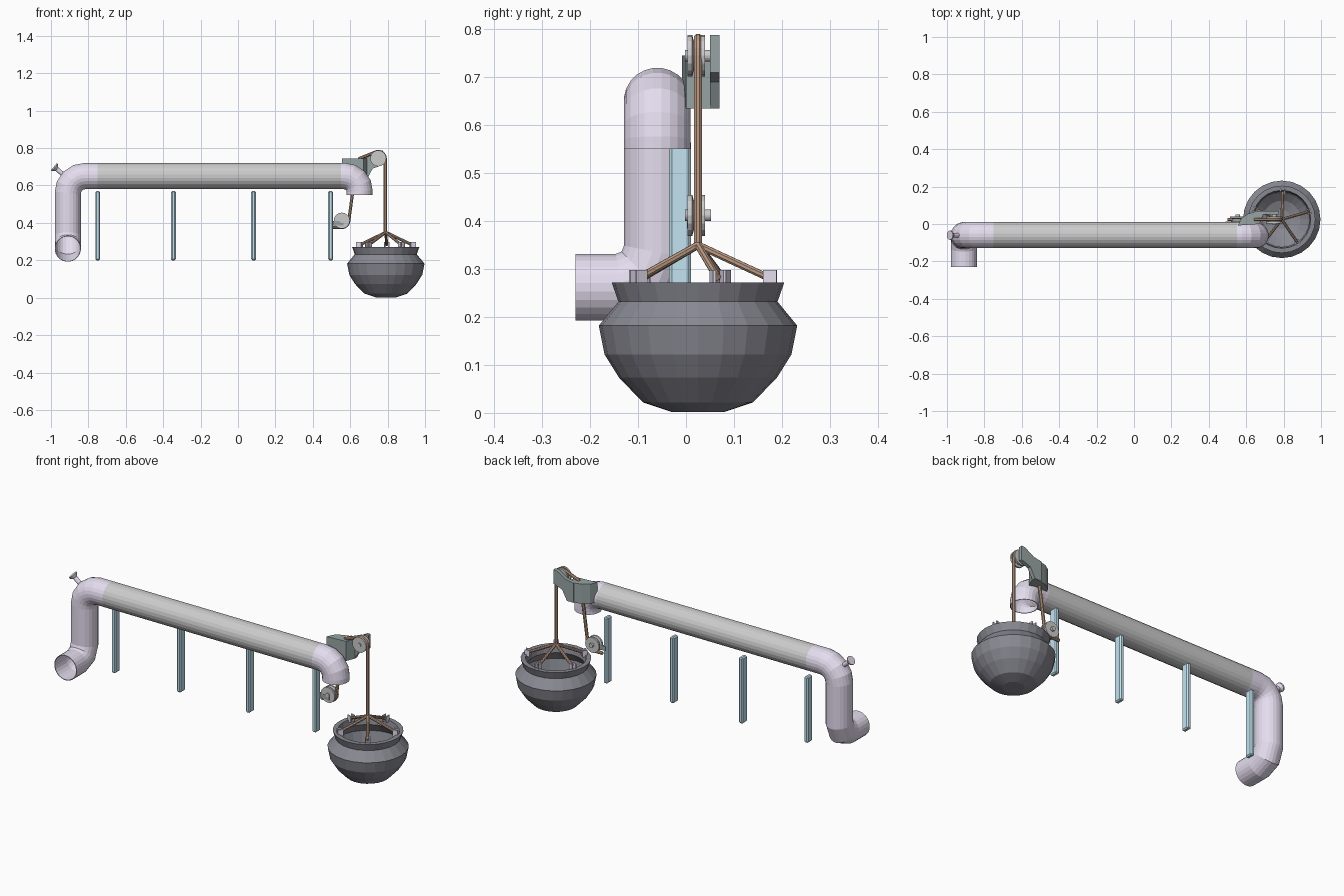
import bpy, bmesh
from math import sin, cos, pi, radians
from mathutils import Vector, Matrix

if "Cube" in bpy.data.objects:
    bpy.data.objects.remove(bpy.data.objects["Cube"])


def mat(name, r, g, b):
    m = bpy.data.materials.new(name)
    m.diffuse_color = (r, g, b, 1)
    m.use_nodes = True
    m.node_tree.nodes["Principled BSDF"].inputs["Base Color"].default_value = m.diffuse_color
    return m


LAV = mat("lavender", .78, .72, .86)
BLUE = mat("light_blue", .54, .77, .87)
IRON = mat("iron", .25, .25, .29)
ROPE = mat("rope_brown", .52, .34, .24)
SLATE = mat("slate", .31, .37, .37)


def finish(name, bm, m=None):
    bmesh.ops.recalc_face_normals(bm, faces=bm.faces)
    me = bpy.data.meshes.new(name)
    bm.to_mesh(me)
    bm.free()
    ob = bpy.data.objects.new(name, me)
    bpy.context.collection.objects.link(ob)
    if m:
        me.materials.append(m)
    return ob


def bridge(bm, rings):
    for a, b in zip(rings, rings[1:]):
        n = len(a)
        for i in range(n):
            bm.faces.new((a[i], a[(i + 1) % n], b[(i + 1) % n], b[i]))


def tube(name, path, r, n, m=None, cap=True):
    """Sweep a round section along a path with mitred corners."""
    P = [Vector(p) for p in path]
    D = [(b - a).normalized() for a, b in zip(P, P[1:])]
    q = Vector((0, 0, 1)).rotation_difference(D[0])
    pts = [P[0] + q @ Vector((r * cos(2 * pi * (i + .5) / n), r * sin(2 * pi * (i + .5) / n), 0)) for i in range(n)]
    bm = bmesh.new()
    rings = [[bm.verts.new(p) for p in pts]]
    for k, d in enumerate(D):
        plane = (d + D[min(k + 1, len(D) - 1)]).normalized()
        pts = [p + d * ((P[k + 1] - p).dot(plane) / d.dot(plane)) for p in pts]
        rings.append([bm.verts.new(p) for p in pts])
    bridge(bm, rings)
    if cap:
        bm.faces.new(rings[0])
        bm.faces.new(rings[-1])
    return finish(name, bm, m)


def bend(corner, a, b, r, steps=4):
    """Arc points rounding a square corner from direction a into direction b."""
    c, a, b = Vector(corner), Vector(a), Vector(b)
    o = c - a * r + b * r
    return [o + r * (a * sin(t) - b * cos(t)) for t in (pi / 2 * i / steps for i in range(steps + 1))]


def lathe(name, profile, n, centre, axis=(0, 0, 1), m=None):
    M = Matrix.Translation(centre) @ Vector((0, 0, 1)).rotation_difference(Vector(axis)).to_matrix().to_4x4()
    bm = bmesh.new()
    rings = [[bm.verts.new(M @ Vector((r * cos(2 * pi * i / n), r * sin(2 * pi * i / n), z))) for i in range(n)]
             for r, z in profile]
    bridge(bm, rings)
    bm.faces.new(rings[0])
    bm.faces.new(rings[-1])
    return finish(name, bm, m)


def box(name, lo, hi, m=None, bevel=0, turn=0):
    lo, hi = Vector(lo), Vector(hi)
    bm = bmesh.new()
    bmesh.ops.create_cube(bm, size=1)
    bmesh.ops.scale(bm, vec=hi - lo, verts=bm.verts)
    if bevel:
        bmesh.ops.bevel(bm, geom=bm.edges[:], offset=bevel, segments=1, affect='EDGES')
    bmesh.ops.rotate(bm, matrix=Matrix.Rotation(turn, 3, 'Z'), verts=bm.verts)
    bmesh.ops.translate(bm, vec=(lo + hi) / 2, verts=bm.verts)
    return finish(name, bm, m)


# Pipe run and its two coloured elbows
Y, Z, R = -.06, .65, .07
X, DOWN, FRONT = (1, 0, 0), (0, 0, -1), (0, -1, 0)
pipes = [
    tube("main_pipe", [(-.75, Y, Z), (.55, Y, Z)], R, 24, cap=False),
    tube("outlet_elbow", [(.55, Y, Z)] + bend((.65, Y, Z), X, DOWN, .08) + [(.65, Y, .55)], R, 24, LAV, False),
    tube("inlet_elbow", [(-.75, Y, Z)] + bend((-.91, Y, Z), (-1, 0, 0), DOWN, .09)
         + bend((-.91, Y, .262), DOWN, FRONT, .073, 2) + [(-.91, -.23, .262)], R, 24, LAV, False)]
for p in pipes:
    s = p.modifiers.new("wall", 'SOLIDIFY')
    s.thickness = .004
    s.offset = 1 if p.name == "never" else -1

# Valve knob on the inlet elbow
lathe("valve_knob", [(.012, 0), (.012, .05), (.025, .064), (.025, .071)], 12,
      (-.93, Y, .655), (-.77, 0, .64), LAV)

# Support posts
for i, x in enumerate((-.75, -.345, .083, .495)):
    box(f"support_post_{i + 1}", (x - .0125, -.035, .20), (x + .0125, .01, .57), BLUE, .006)

# Bracket: curved clamp against the pipe, with a rising arm
bm = bmesh.new()
foot = [(.555, -.008), (.575, .032), (.61, .055), (.65, .066), (.69, .07), (.69, .046), (.67, .0)]
bridge(bm, rs := [[bm.verts.new((x, y, z)) for x, y in foot] for z in (.635, .745)])
for r in rs:
    bm.faces.new(r)
finish("bracket_clamp", bm, SLATE)
bm = bmesh.new()
arm = [(.65, .635), (.69, .635), (.72, .69), (.775, .71), (.775, .788), (.755, .788), (.70, .755), (.65, .745)]
bridge(bm, rs := [[bm.verts.new((x, y, z)) for x, z in arm] for y in (.05, .07)])
for r in rs:
    bm.faces.new(r)
finish("bracket_arm", bm, SLATE)

# Grooved pulleys with hubs
for name, c in (("upper", (.75, .745)), ("lower", (.555, .412))):
    lathe(name + "_pulley", [(.012, -.024), (.012, -.019), (.043, -.019), (.043, -.009), (.032, -.006),
                             (.032, .006), (.043, .009), (.043, .018), (.012, .018), (.012, .03)],
          16, (c[0], .022, c[1]), (0, 1, 0))
box("lower_pulley_mount", (.49, .002, .385), (.565, .014, .41), SLATE)

# Rope: tail, round the lower pulley, up and over the upper pulley, down to the pot
ry = .025


def wrap(cx, cz, a0, a1, n, r=.037):
    return [(cx + r * cos(radians(a0 + (a1 - a0) * i / n)), ry, cz + r * sin(radians(a0 + (a1 - a0) * i / n)))
            for i in range(n + 1)]


tube("rope", [(.50, ry, .375)] + wrap(.555, .412, -90, -5, 4) + [(.632, ry, .70), (.65, ry, .745)]
     + wrap(.75, .745, 110, 0, 5) + [(.787, ry, .345)], .009, 8, ROPE)

# Cauldron
PX = .79
lathe("cauldron", [(.055, 0), (.115, .02), (.165, .072), (.195, .12), (.207, .18), (.166, .23), (.18, .27),
                   (.155, .27), (.148, .23), (.186, .18), (.172, .12), (.14, .075), (.10, .04), (.05, .022)],
      24, (PX, ry, .002), m=IRON)

# Five hanger ropes and rim lugs
for i in range(5):
    a = radians(16 + 72 * i)
    x, y = PX + .145 * cos(a), ry + .145 * sin(a)
    tube(f"hanger_rope_{i + 1}", [(PX, ry, .35), (x, y, .283)], .008, 8, ROPE)
    lx, ly = PX + .15 * cos(a), ry + .15 * sin(a)
    for s in (-1, 1):
        ox, oy = lx - s * .011 * sin(a), ly + s * .011 * cos(a)
        box(f"rim_lug_{i + 1}_{'a' if s < 0 else 'b'}", (ox - .014, oy - .003, .262), (ox + .014, oy + .003, .298),
            LAV, turn=a)
